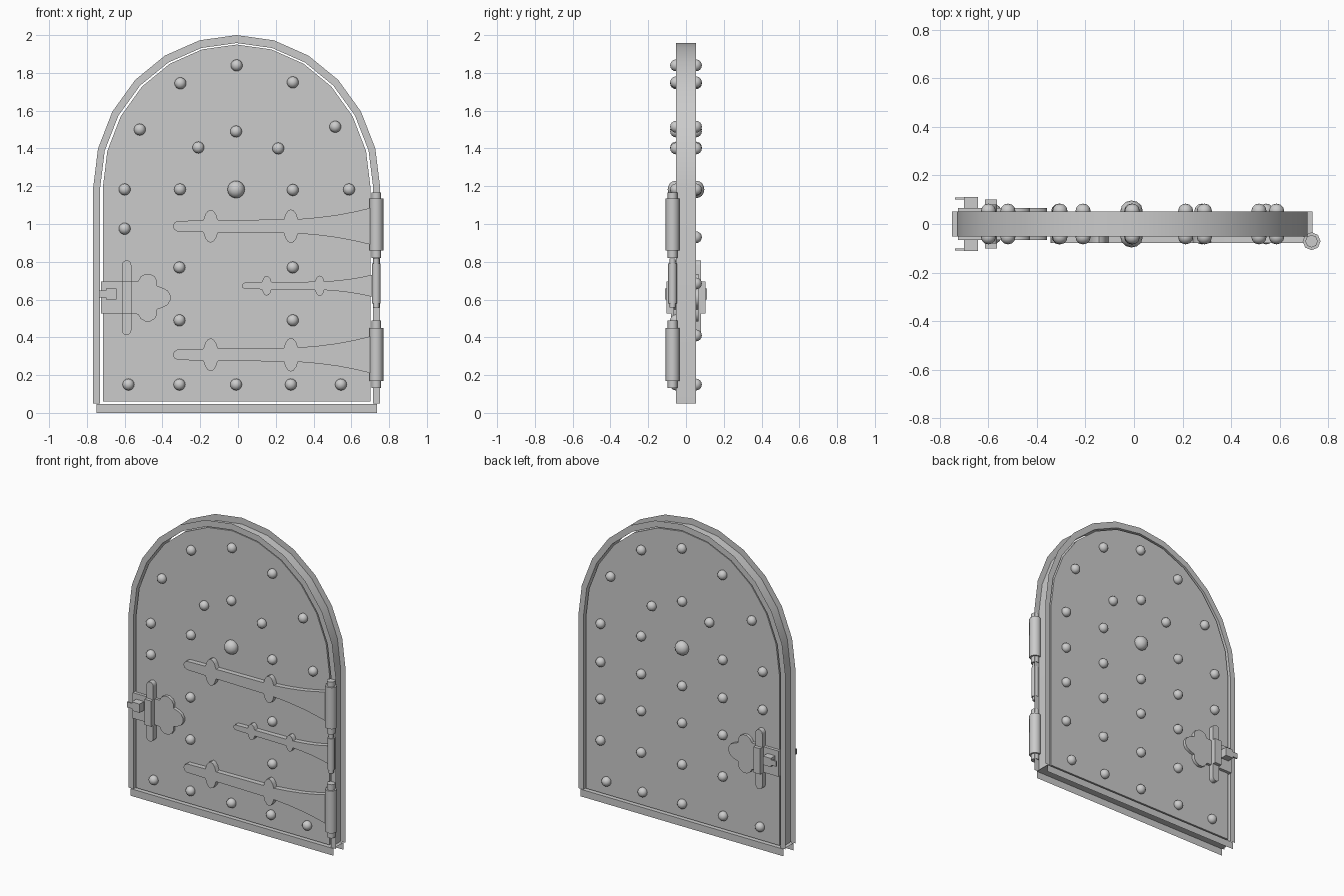
import bpy, bmesh, math
from mathutils import Matrix

if "Cube" in bpy.data.objects:
    bpy.data.objects.remove(bpy.data.objects["Cube"])

grey = bpy.data.materials.new("plain grey")
grey.use_nodes = True
grey.diffuse_color = (0.6, 0.6, 0.6, 1)
grey.node_tree.nodes["Principled BSDF"].inputs["Base Color"].default_value = (0.6, 0.6, 0.6, 1)

CX = -0.007      # centre line of the arch
SPRING = 1.19    # height where the arch begins
FACE = 0.046     # half thickness of the door leaf


def finish(bm, name, angle=35):
    mesh = bpy.data.meshes.new(name)
    bm.to_mesh(mesh)
    bm.free()
    mesh.materials.append(grey)
    ob = bpy.data.objects.new(name, mesh)
    bpy.context.collection.objects.link(ob)
    bpy.ops.object.select_all(action='DESELECT')
    ob.select_set(True)
    bpy.context.view_layer.objects.active = ob
    bpy.ops.object.shade_smooth_by_angle(angle=math.radians(angle))
    return ob


def arch(rx, rz, base):
    """Outline from the left foot over the arch to the right foot."""
    pts = [(CX - rx, base)]
    for i in range(13):
        a = math.pi * (1 - i / 12)
        pts.append((CX + rx * math.cos(a), SPRING + rz * math.sin(a)))
    return pts + [(CX + rx, base)]


def plate(name, outline, y0, y1):
    """Extrude an x-z outline from y0 to y1."""
    bm = bmesh.new()
    f = bm.faces.new([bm.verts.new((x, y0, z)) for x, z in outline])
    ext = bmesh.ops.extrude_face_region(bm, geom=[f])["geom"]
    bmesh.ops.translate(bm, vec=(0, y1 - y0, 0),
                        verts=[v for v in ext if isinstance(v, bmesh.types.BMVert)])
    bmesh.ops.recalc_face_normals(bm, faces=bm.faces)
    return finish(bm, name)


def box(name, x0, x1, y0, y1, z0, z1):
    return plate(name, [(x0, z0), (x1, z0), (x1, z1), (x0, z1)], y0, y1)


def channel(name, outer, inner, half):
    """Thin sheet channel, open on its outer side."""
    bm = bmesh.new()
    rings = [[bm.verts.new((x, y, z)) for (x, z), y in
              ((o, -half), (i, -half), (i, half), (o, half))]
             for o, i in zip(outer, inner)]
    for a, b in zip(rings, rings[1:]):
        for k in range(3):
            bm.faces.new((a[k], a[k + 1], b[k + 1], b[k]))
    return finish(bm, name)


# Door leaf, arched frame and sill
plate("door_leaf", arch(0.709, 0.76, 0.06), -FACE, FACE)
channel("arched_frame", arch(0.76, 0.81, 0.05), arch(0.723, 0.768, 0.05), 0.052)
channel("sill", [(0.735, 0), (-0.75, 0)], [(0.735, 0.047), (-0.75, 0.047)], 0.052)


# Round studs on both faces
def stud(name, x, y, z, r, depth):
    bm = bmesh.new()
    bmesh.ops.create_uvsphere(bm, u_segments=12, v_segments=8, radius=1)
    bmesh.ops.transform(bm, verts=bm.verts, matrix=Matrix.Translation((x, y, z))
                        @ Matrix.Diagonal((r, depth, r, 1)))
    finish(bm, name, 60)


upper = [(-0.007, 1.84), (-0.305, 1.745), (0.29, 1.75), (-0.52, 1.5), (-0.01, 1.49),
         (0.515, 1.515), (-0.21, 1.405), (0.213, 1.4), (-0.6, 1.183), (-0.307, 1.183),
         (0.29, 1.18), (0.588, 1.183)]
bottom = [(x, 0.15) for x in (-0.58, -0.31, -0.01, 0.28, 0.545)]
front = [(-0.6, 0.975)] + [(x, z) for x in (-0.31, 0.29) for z in (0.77, 0.49)]
back = [(x, z) for x in (-0.307, -0.01, 0.29, 0.588) for z in (0.93, 0.685, 0.41)]
back.append((-0.6, 0.93))
for side, label, extra in ((-1, "front", front), (1, "back", back)):
    for x, z in upper + bottom + extra:
        stud(label + "_stud", x, side * 0.054, z, 0.031, 0.03)
    stud(label + "_centre_boss", -0.01, side * 0.055, 1.183, 0.046, 0.042)


# Strap hinges with a barrel and pin
def cylinder(name, x, y, z0, z1, r):
    bm = bmesh.new()
    bmesh.ops.create_cone(bm, cap_ends=True, segments=8, radius1=r, radius2=r, depth=z1 - z0)
    bmesh.ops.translate(bm, verts=bm.verts, vec=(x, y, (z0 + z1) / 2))
    finish(bm, name, 50)


def strap(name, tip, z, sx, sz):
    """Strap outline given as distance from tip and half height."""
    def lobe(d, r, h):
        return [(d - r * math.cos(math.radians(a)), h * math.sin(math.radians(a)))
                for a in range(24, 157, 22)]
    half = [(0.008, 0.018), (0.025, 0.028), (0.16, 0.031)] + lobe(0.2, 0.041, 0.087)
    half += [(0.24, 0.032), (0.585, 0.036)] + lobe(0.625, 0.041, 0.089)
    half += [(0.665, 0.038), (0.77, 0.047), (0.87, 0.06), (0.96, 0.077), (1.045, 0.097)]
    top = [(tip + d * sx, z + h * sz) for d, h in half]
    low = [(tip + d * sx, z - h * sz) for d, h in reversed(half)]
    plate(name, [(tip, z)] + top + low, -0.079, -FACE + 0.004)


HX, HY = 0.732, -0.071
for label, tip, zs, sx, sz, z0, z1, p0, p1, r in (
        ("upper", -0.345, 0.988, 1, 1, 0.86, 1.135, 0.82, 1.167, 0.037),
        ("middle", 0.02, 0.673, 0.66, 0.6, 0.58, 0.79, 0.557, 0.817, 0.023),
        ("lower", -0.345, 0.308, 1, 1, 0.17, 0.45, 0.133, 0.488, 0.037)):
    strap(label + "_hinge_strap", tip, zs, sx, sz)
    cylinder(label + "_hinge_barrel", HX, HY, z0, z1, r)
    cylinder(label + "_hinge_pin", HX, HY, p0, p1, r * 0.7)


# Latch on both faces: lobed plate, grip bar, post and thin bolt
LZ = 0.61
lobes = [(-0.478 + dx + 0.052 * math.cos(math.radians(a)),
          LZ + dz + 0.052 * math.sin(math.radians(a)))
         for dx, dz, start, stop in ((0, -0.075, -165, 16), (0.07, 0, -75, 76), (0, 0.075, -15, 166))
         for a in range(start, stop, 30)]
latch_plate = [(-0.725, LZ - 0.085), (-0.56, LZ - 0.085)] + lobes
latch_plate += [(-0.56, LZ + 0.085), (-0.725, LZ + 0.085)]

grip = [(-0.59 + 0.025 * math.cos(math.radians(a)),
         LZ + (0.173 if a < 180 else -0.173) + 0.025 * math.sin(math.radians(a)))
        for a in (0, 30, 60, 90, 120, 150, 179, 181, 210, 240, 270, 300, 330, 360)]

for s, label in ((-1, "front"), (1, "back")):
    plate(label + "_latch_plate", latch_plate, s * 0.04, s * 0.066)
    plate(label + "_latch_grip", grip, s * 0.04, s * 0.08)
    box(label + "_latch_grip_middle", -0.615, -0.565, s * 0.06, s * 0.102, LZ - 0.085, LZ + 0.085)
    box(label + "_latch_post", -0.7, -0.643, s * 0.05, s * 0.112, 0.6, 0.658)
    box(label + "_latch_bolt", -0.737, -0.66, s * 0.1, s * 0.11, 0.612, 0.647)
